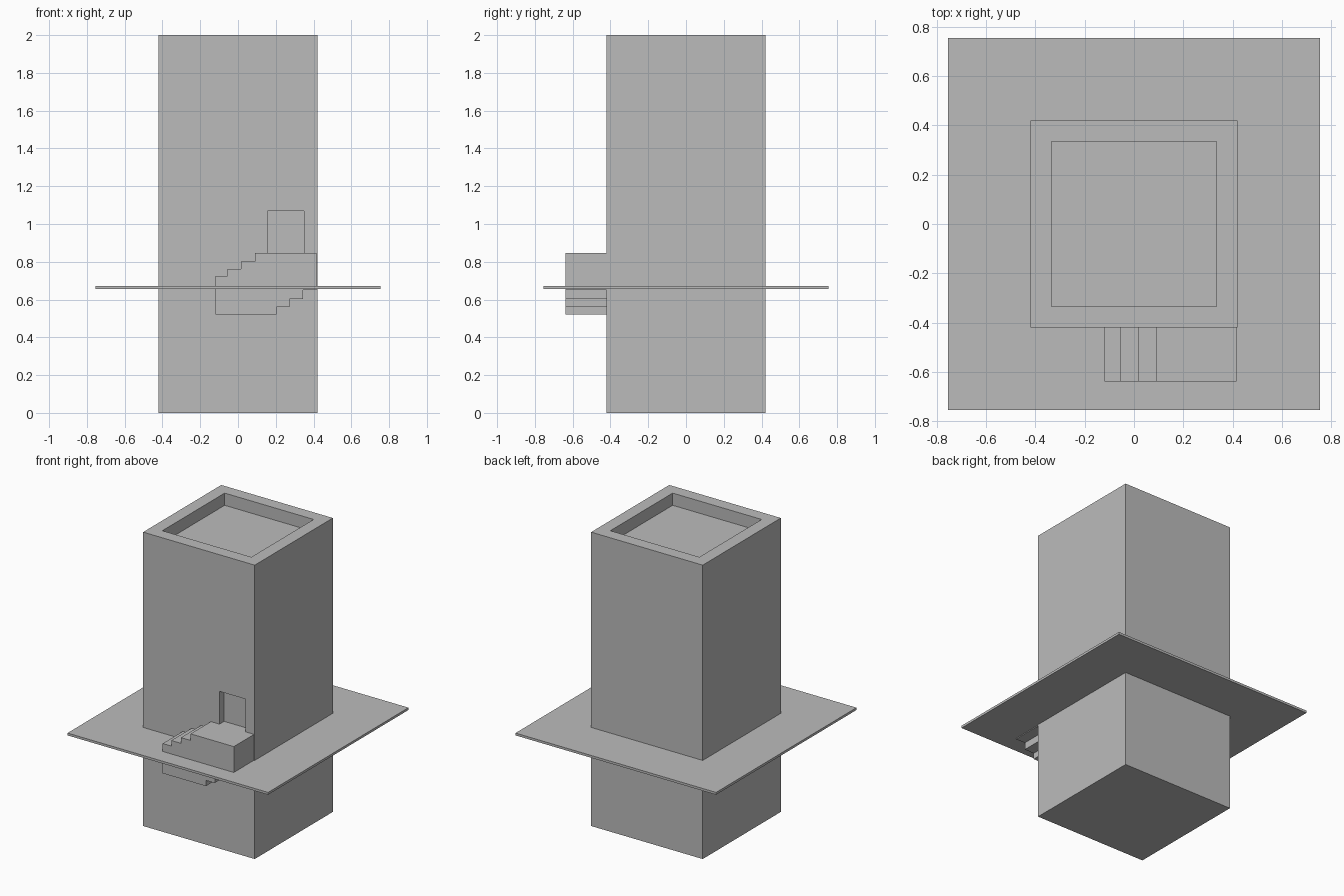
import bpy
import bmesh

default = bpy.data.objects.get("Cube")
if default:
    bpy.data.objects.remove(default, do_unlink=True)

# Single plain grey material
grey = bpy.data.materials.new("plain_grey")
grey.use_nodes = True
grey.diffuse_color = (0.5, 0.5, 0.5, 1)
grey.node_tree.nodes["Principled BSDF"].inputs["Base Color"].default_value = (0.5, 0.5, 0.5, 1)


def add_prism(name, profile, y0, y1):
    """Extrude an (x, z) outline from y0 to y1."""
    bm = bmesh.new()
    face = bm.faces.new([bm.verts.new((x, y0, z)) for x, z in profile])
    moved = bmesh.ops.extrude_face_region(bm, geom=[face])["geom"]
    bmesh.ops.translate(bm, vec=(0, y1 - y0, 0),
                        verts=[v for v in moved if isinstance(v, bmesh.types.BMVert)])
    bmesh.ops.recalc_face_normals(bm, faces=bm.faces)
    mesh = bpy.data.meshes.new(name)
    bm.to_mesh(mesh)
    bm.free()
    mesh.materials.append(grey)
    obj = bpy.data.objects.new(name, mesh)
    bpy.context.collection.objects.link(obj)
    return obj


def add_box(name, x0, x1, y0, y1, z0, z1):
    return add_prism(name, [(x0, z0), (x1, z0), (x1, z1), (x0, z1)], y0, y1)


def cut(target, cutter):
    """Subtract the cutter and discard it."""
    mod = target.modifiers.new("cut", "BOOLEAN")
    mod.operation = "DIFFERENCE"
    mod.solver = "EXACT"
    mod.object = cutter
    cutter.hide_render = True
    bpy.context.view_layer.objects.active = target
    bpy.ops.object.modifier_apply(modifier=mod.name)
    bpy.data.objects.remove(cutter, do_unlink=True)


# Tower with a sunken roof and a shallow doorway
HALF, ROOF, GROUND = 0.42, 0.335, 0.755
tower = add_box("tower", -HALF, HALF, -HALF, HALF, 0, 2)
cut(tower, add_box("roof_cutter", -ROOF, ROOF, -ROOF, ROOF, 1.917, 2.1))
cut(tower, add_box("door_cutter", 0.155, 0.35, -0.5, -HALF + 0.05, 0.847, 1.07))

# Thin ground slab around the tower
add_box("ground_slab", -GROUND, GROUND, -GROUND, GROUND, 0.655, 0.671)

# Staircase and landing, stepped above and below
treads = [(-0.12, 0.725), (-0.055, 0.763), (0.017, 0.802), (0.09, 0.847)]
undersides = [(0.205, 0.522), (0.272, 0.561), (0.344, 0.602), (0.415, 0.65)]
outline = [(-0.12, 0.522)]
for i, (x, z) in enumerate(undersides):
    outline.append((x, z))
    if i + 1 < len(undersides):
        outline.append((x, undersides[i + 1][1]))
right = 0.415
for x, z in reversed(treads):
    outline += [(right, z), (x, z)]
    right = x
add_prism("staircase", outline, -0.638, -HALF)
